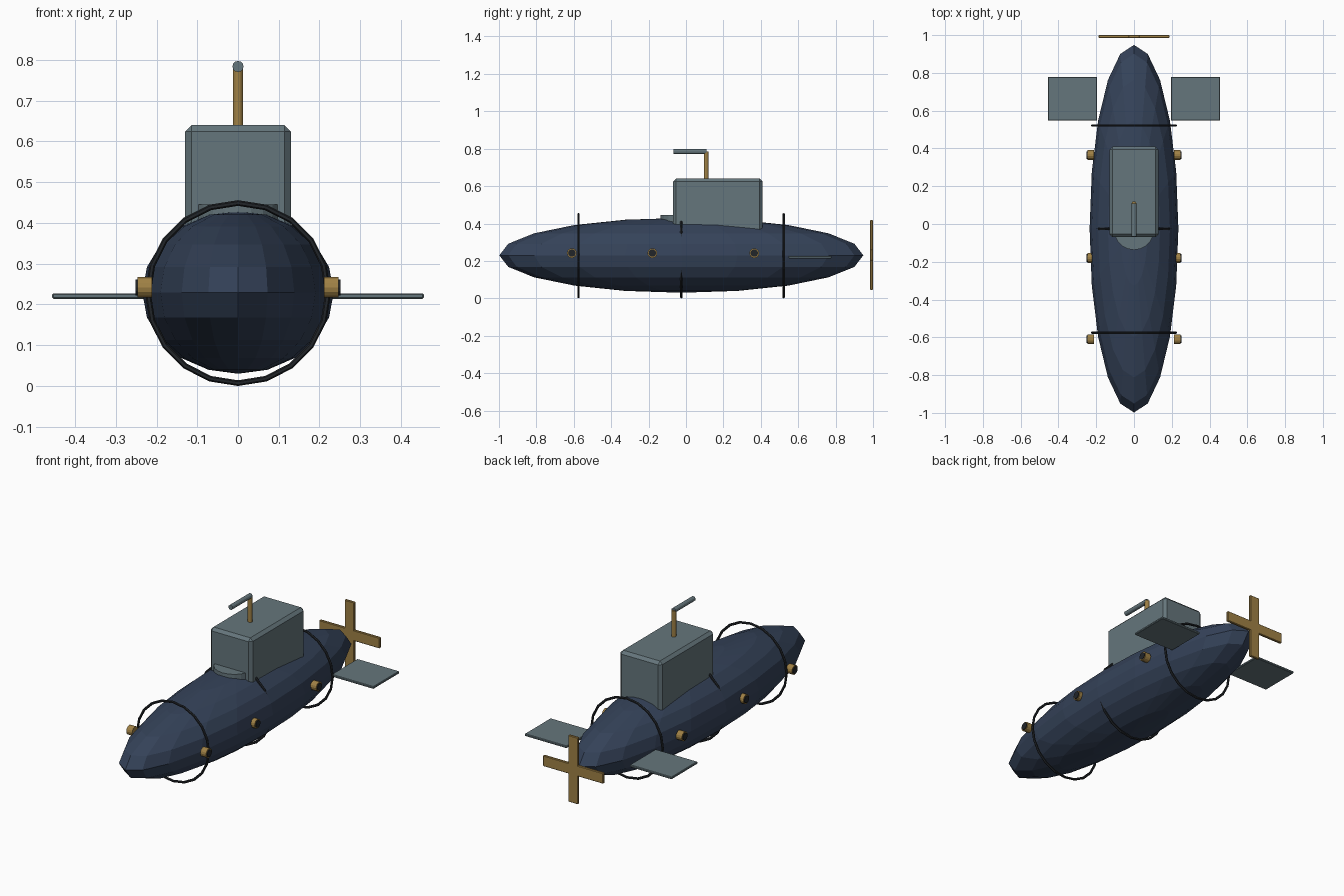
import bpy
from math import pi

if "Cube" in bpy.data.objects:
    bpy.data.objects.remove(bpy.data.objects["Cube"])


def material(name, rgb):
    m = bpy.data.materials.new(name)
    m.diffuse_color = (*rgb, 1)
    m.use_nodes = True
    m.node_tree.nodes["Principled BSDF"].inputs["Base Color"].default_value = m.diffuse_color
    return m


NAVY = material("navy", (0.035, 0.055, 0.10))
SLATE = material("slate", (0.13, 0.18, 0.20))
BRASS = material("brass", (0.35, 0.22, 0.06))
BLACK = material("black", (0.015, 0.018, 0.022))


def finish(name, mat):
    ob = bpy.context.object
    ob.name = name
    ob.data.materials.append(mat)
    return ob


def box(name, lo, hi, mat, bevel=0):
    bpy.ops.mesh.primitive_cube_add(size=1, location=[(a + b) / 2 for a, b in zip(lo, hi)])
    ob = finish(name, mat)
    ob.scale = [b - a for a, b in zip(lo, hi)]
    bpy.ops.object.transform_apply(location=False, rotation=False, scale=True)
    if bevel:
        mod = ob.modifiers.new("bevel", "BEVEL")
        mod.width, mod.segments = bevel, 1
    return ob


def tube(name, centre, r, length, mat, axis="z", sides=12):
    rot = {"x": (0, pi / 2, 0), "y": (pi / 2, 0, 0), "z": (0, 0, 0)}[axis]
    bpy.ops.mesh.primitive_cylinder_add(vertices=sides, radius=r, depth=length,
                                        location=centre, rotation=rot)
    return finish(name, mat)


# Hull: faceted, stretched sphere
bpy.ops.mesh.primitive_uv_sphere_add(segments=20, ring_count=10, radius=1,
                                     location=(0, -0.025, 0.23))
hull = finish("hull", NAVY)
hull.scale = (0.235, 0.973, 0.20)

# Hull bands
for i, y in enumerate((-0.575, -0.025, 0.522)):
    bpy.ops.mesh.primitive_torus_add(major_segments=20, minor_segments=6,
                                     major_radius=0.221, minor_radius=0.007,
                                     location=(0, y, 0.228), rotation=(pi / 2, 0, 0))
    finish(f"hull_band_{i + 1}", BLACK)

# Tower with a rounded step at its front
box("tower", (-0.13, -0.07, 0.34), (0.13, 0.41, 0.64), SLATE, 0.016)
tube("tower_step", (0, -0.032, 0.415), 0.105, 0.06, SLATE, sides=20)

# Periscope
tube("periscope_mast", (0, 0.108, 0.705), 0.0125, 0.16, BRASS)
tube("periscope_head", (0, 0.022, 0.784), 0.0135, 0.175, SLATE, "y")

# Portholes and stern fins on both sides
for side, s in (("left", -1), ("right", 1)):
    for i, y in enumerate((-0.61, -0.18, 0.365)):
        tube(f"porthole_rim_{side}_{i + 1}", (s * 0.229, y, 0.242), 0.026, 0.036, BRASS, "x", 14)
        tube(f"porthole_glass_{side}_{i + 1}", (s * 0.233, y, 0.242), 0.020, 0.036, BLACK, "x", 14)
    x0, x1 = sorted((s * 0.195, s * 0.456))
    box(f"fin_{side}", (x0, 0.548, 0.214), (x1, 0.778, 0.227), SLATE, 0.003)

# Propeller: two crossed blades
box("propeller_blade_vertical", (-0.03, 0.985, 0.045), (0.03, 1.0, 0.418), BRASS, 0.003)
box("propeller_blade_horizontal", (-0.187, 0.985, 0.202), (0.187, 1.0, 0.262), BRASS, 0.003)
